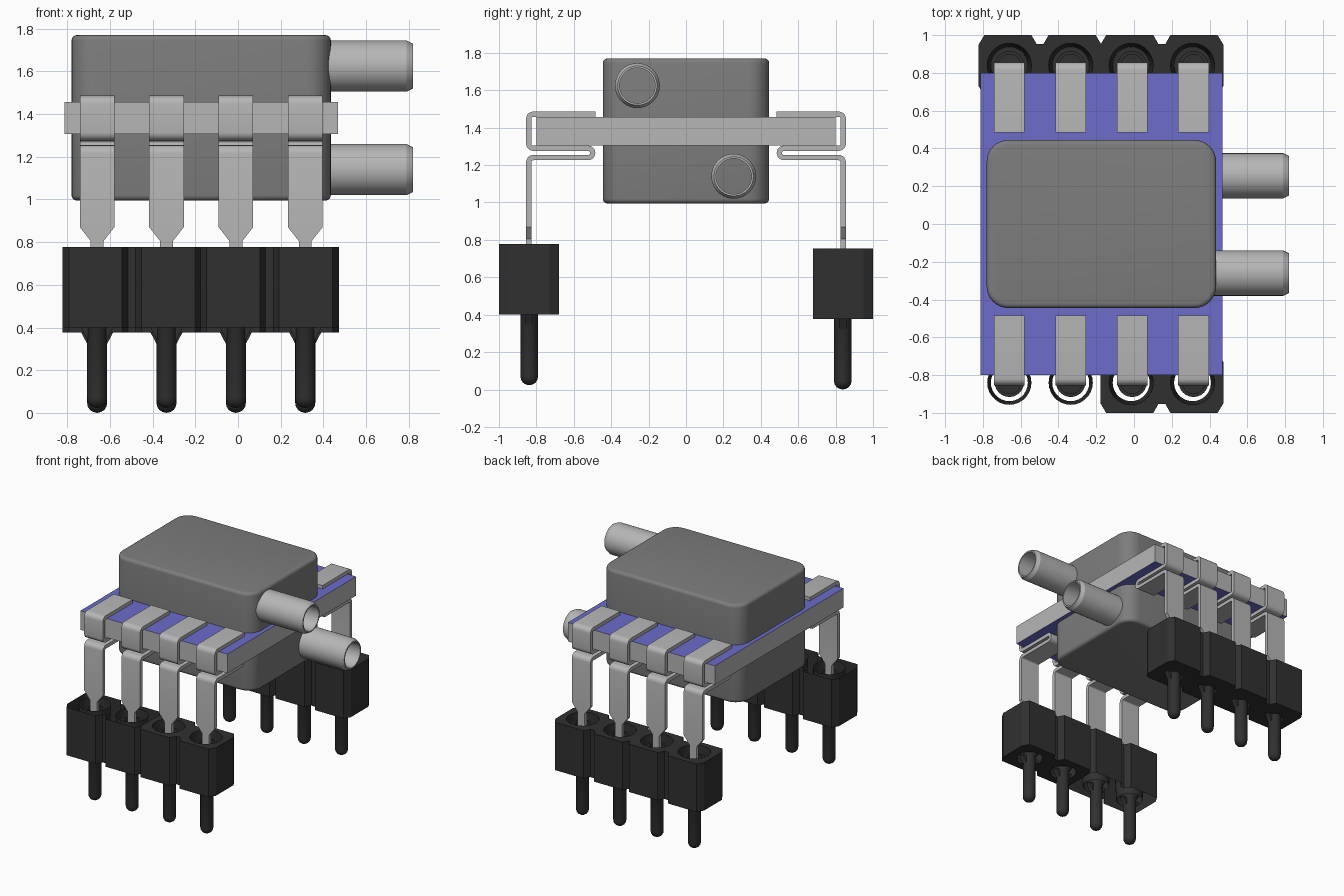
import bpy, bmesh, math
from mathutils import Matrix, Vector

if "Cube" in bpy.data.objects:
    bpy.data.objects.remove(bpy.data.objects["Cube"], do_unlink=True)


def material(name, rgb):
    m = bpy.data.materials.new(name)
    m.diffuse_color = (*rgb, 1)
    m.use_nodes = True
    bsdf = next(n for n in m.node_tree.nodes if n.type == 'BSDF_PRINCIPLED')
    bsdf.inputs["Base Color"].default_value = (*rgb, 1)
    return m


BODY = material("mid grey housing", (0.205, 0.205, 0.205))
METAL = material("light grey metal", (0.47, 0.47, 0.47))
BLUE = material("violet blue board", (0.15, 0.15, 0.60))
BLACK = material("black plastic", (0.03, 0.03, 0.03))


def finish(name, bm, *mats, smooth=None):
    me = bpy.data.meshes.new(name)
    bm.to_mesh(me)
    bm.free()
    ob = bpy.data.objects.new(name, me)
    bpy.context.collection.objects.link(ob)
    for m in mats:
        me.materials.append(m)
    if smooth:
        bpy.ops.object.select_all(action='DESELECT')
        ob.select_set(True)
        bpy.context.view_layer.objects.active = ob
        bpy.ops.object.shade_smooth_by_angle(angle=math.radians(smooth))
    return ob


def box(bm, lo, hi):
    lo, hi = Vector(lo), Vector(hi)
    mat = Matrix.Translation((lo + hi) / 2) @ Matrix.Diagonal((*(hi - lo), 1))
    return bmesh.ops.create_cube(bm, size=1, matrix=mat)


def prism(bm, points, depth):
    """Extrude a closed loop of 3D points along a vector."""
    face = bm.faces.new([bm.verts.new(p) for p in points])
    ext = bmesh.ops.extrude_face_region(bm, geom=[face], use_keep_orig=True)
    moved = [g for g in ext["geom"] if isinstance(g, bmesh.types.BMVert)]
    bmesh.ops.translate(bm, verts=moved, vec=depth)


def lathe(bm, profile, matrix, steps=24):
    """Revolve (radius, height) points about z, then place them."""
    vs = [bm.verts.new((r, 0, z)) for r, z in profile]
    es = [bm.edges.new(p) for p in zip(vs, vs[1:])]
    bmesh.ops.spin(bm, geom=vs + es, cent=(0, 0, 0), axis=(0, 0, 1),
                   angle=2 * math.pi, steps=steps)
    bmesh.ops.remove_doubles(bm, verts=bm.verts, dist=1e-5)
    bmesh.ops.recalc_face_normals(bm, faces=bm.faces)
    bmesh.ops.transform(bm, matrix=matrix, verts=bm.verts)


# Sensor housing: rounded block
bm = bmesh.new()
box(bm, (-0.78, -0.445, 0.995), (0.435, 0.445, 1.77))
upright = [e for e in bm.edges if abs(e.verts[0].co.z - e.verts[1].co.z) > 0.1]
bmesh.ops.bevel(bm, geom=upright, offset=0.115, segments=8, profile=0.5, affect='EDGES')
rims = [e for f in bm.faces if abs(f.normal.z) > 0.9 for e in f.edges]
bmesh.ops.bevel(bm, geom=rims, offset=0.025, segments=4, profile=0.5, affect='EDGES')
finish("housing", bm, BODY, smooth=35)

# Hollow pressure ports
for name, y, z in (("upper_port", -0.26, 1.625), ("lower_port", 0.255, 1.14)):
    bm = bmesh.new()
    lathe(bm, [(0.12, 0.3), (0.12, 0.79), (0.105, 0.82), (0.095, 0.82), (0.095, 0.3), (0.12, 0.3)],
          Matrix.Translation((0, y, z)) @ Matrix.Rotation(math.pi / 2, 4, 'Y'), 40)
    finish(name, bm, METAL, smooth=25)

# Circuit board: coloured top and bottom, grey edges
bm = bmesh.new()
box(bm, (-0.812, -0.80, 1.306), (0.468, 0.80, 1.456))
bm.normal_update()
for f in bm.faces:
    f.material_index = 1 if abs(f.normal.z) > 0.5 else 0
finish("board", bm, METAL, BLUE)


def fillet(path, r=0.0245, n=5):
    """Round the right-angle corners of a 2D path."""
    out = [path[0]]
    for a, b, c in zip(path, path[1:], path[2:]):
        u, v = (a - b).normalized(), (c - b).normalized()
        centre = b + (u + v) * r
        for i in range(n + 1):
            t = i / n * math.pi / 2
            out.append(centre - v * r * math.cos(t) - u * r * math.sin(t))
    return out + [path[-1]]


def ribbon(path, half):
    """Closed outline of a strip following a 2D path."""
    left, right = [], []
    for i, p in enumerate(path):
        a = (p - path[i - 1]).normalized() if i else None
        b = (path[i + 1] - p).normalized() if i + 1 < len(path) else None
        a, b = a or b, b or a
        t = (a + b).normalized()
        n = Vector((-t.y, t.x)) * half / max(t.dot(a), 0.5)
        left.append(p + n)
        right.append(p - n)
    return left + right[::-1]


# Clip leads: wrap the board edge, fold back, then drop to the sockets
HALF_T = 0.014
LEAD = ribbon(fillet([Vector(p) for p in (
    (0.485, 1.472), (0.841, 1.472), (0.841, 1.29), (0.499, 1.29),
    (0.499, 1.24), (0.841, 1.24), (0.841, 0.87))]), HALF_T)
TIP = [(-0.081, 0.87), (-0.03, 0.805), (-0.03, 0.55), (0.03, 0.55), (0.03, 0.805), (0.081, 0.87)]
PIN_X = [-0.66, -0.335, -0.01, 0.315]
ROWS = (("front", -1, 0.40), ("back", 1, 0.377))

for row, s, base in ROWS:
    for i, x in enumerate(PIN_X, 1):
        bm = bmesh.new()
        prism(bm, [(x - 0.081, s * o, z) for o, z in LEAD], (0.162, 0, 0))
        prism(bm, [(x + dx, s * (0.841 - HALF_T), z) for dx, z in TIP], (0, s * 2 * HALF_T, 0))
        bmesh.ops.recalc_face_normals(bm, faces=bm.faces)
        finish(f"{row}_lead_{i}", bm, METAL, smooth=30)

        # Socket pin: contact cup above, round-ended pin below
        bm = bmesh.new()
        foot = base - 0.377
        lathe(bm, [(0, foot), (0.018, foot + 0.004), (0.034, foot + 0.014), (0.044, foot + 0.03),
                   (0.047, foot + 0.047), (0.047, base), (0.078, base + 0.05),
                   (0.078, base + 0.33), (0.06, base + 0.33), (0.06, base + 0.2), (0, base + 0.2)],
              Matrix.Translation((x, s * 0.838, 0)))
        # Flat shoulder under the socket
        prism(bm, [(x - 0.075, s * 0.838 - 0.02, base), (x - 0.046, s * 0.838 - 0.02, base - 0.055),
                   (x + 0.046, s * 0.838 - 0.02, base - 0.055), (x + 0.075, s * 0.838 - 0.02, base)],
              (0, 0.04, 0))
        bmesh.ops.recalc_face_normals(bm, faces=bm.faces)
        finish(f"{row}_pin_{i}", bm, BLACK, smooth=35)


def wall(bm, low, high):
    """Join two matching loops; return their edges."""
    n = len(low)
    for i in range(n):
        j = (i + 1) % n
        bm.faces.new((low[i], low[j], high[j], high[i]))
    ring = lambda l: [bm.edges.get((l[i], l[(i + 1) % n])) for i in range(n)]
    return ring(low), ring(high)


def cap(bm, edges, up):
    res = bmesh.ops.triangle_fill(bm, edges=edges, use_beauty=True)
    for f in [g for g in res["geom"] if isinstance(g, bmesh.types.BMFace)]:
        f.normal_update()
        if f.normal.z * up < 0:
            f.normal_flip()


# Two-way sockets: notched blocks with tapered holes
SIDE = [(-0.325, -0.11), (-0.295, -0.16), (-0.045, -0.16), (-0.018, -0.112),
        (0.018, -0.112), (0.045, -0.16), (0.295, -0.16), (0.325, -0.11)]
OUTLINE = SIDE + [(-x, -y) for x, y in SIDE]
for row, s, base in ROWS:
    for side, cx in (("right", -0.4975), ("left", 0.1475)):
        bm = bmesh.new()
        top = base + 0.377
        cy = s * 0.84
        loops = [[bm.verts.new((cx + x, cy + y, z)) for x, y in OUTLINE] for z in (base, top)]
        low, high = wall(bm, *loops)
        outer_low = list(low)
        for hx in (-0.1625, 0.1625):
            rings = [[bm.verts.new((cx + hx + r * math.cos(-a * math.pi / 14),
                                    cy + r * math.sin(-a * math.pi / 14), z)) for a in range(28)]
                     for r, z in ((0.098, base), (0.117, top))]
            l, h = wall(bm, *rings)
            low, high = low + l, high + h
        # the front right socket is an open shell
        if (row, side) != ("front", "right"):
            cap(bm, high, 1)
            cap(bm, low if row == "front" else outer_low, -1)
        finish(f"{row}_{side}_socket", bm, BLACK, smooth=25)
